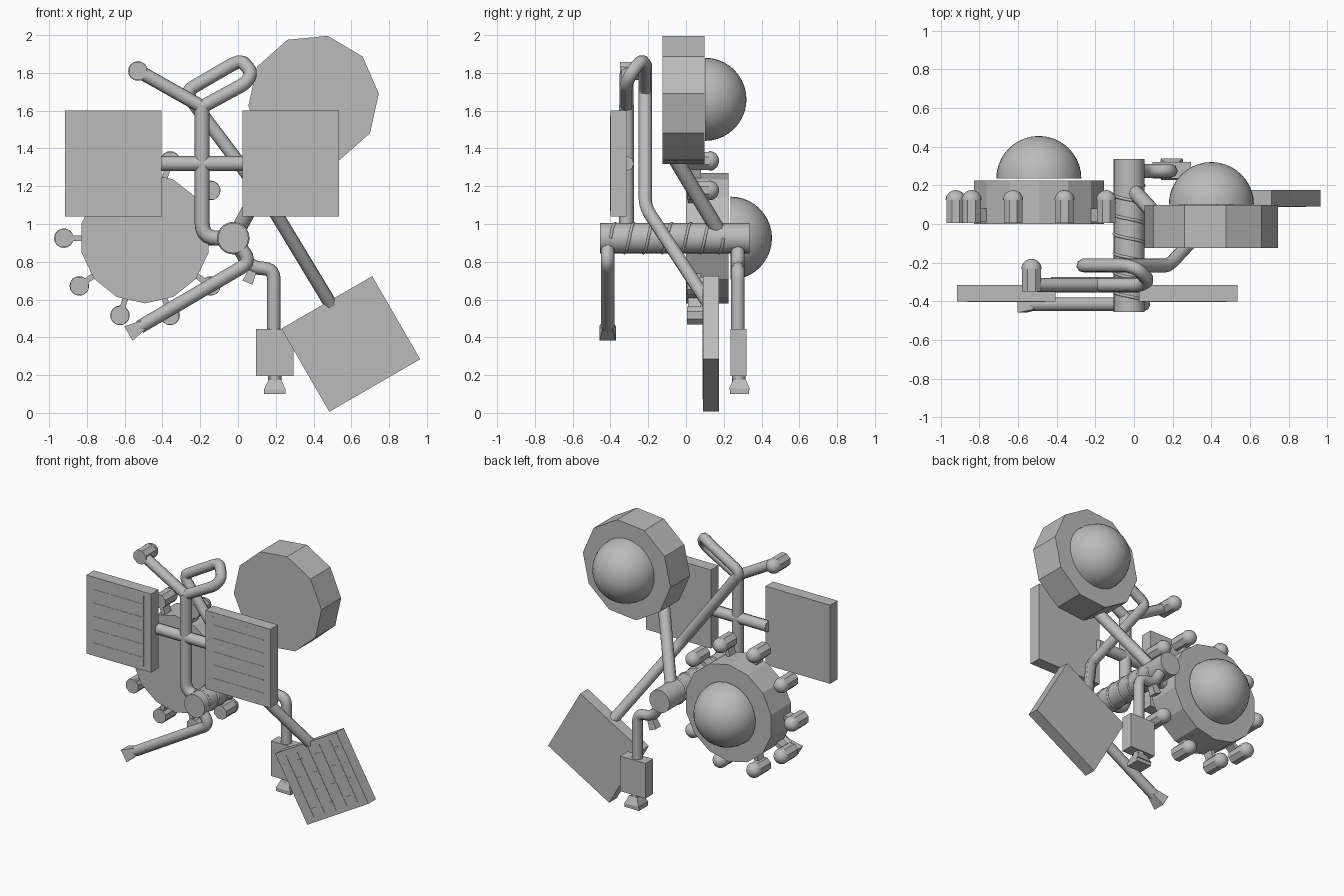
import bpy, bmesh
from math import sin, cos, pi, radians
from mathutils import Vector, Matrix

cube = bpy.data.objects.get("Cube")
if cube:
    bpy.data.objects.remove(cube, do_unlink=True)

GREY = (0.5, 0.5, 0.5, 1)
mat = bpy.data.materials.new("plain grey")
mat.use_nodes = True
mat.diffuse_color = GREY
mat.node_tree.nodes["Principled BSDF"].inputs["Base Color"].default_value = GREY


def finish(name, bm, smooth=False):
    bmesh.ops.recalc_face_normals(bm, faces=bm.faces)
    me = bpy.data.meshes.new(name)
    bm.to_mesh(me)
    bm.free()
    me.materials.append(mat)
    ob = bpy.data.objects.new(name, me)
    bpy.context.collection.objects.link(ob)
    if smooth:
        bpy.ops.object.select_all(action='DESELECT')
        ob.select_set(True)
        bpy.context.view_layer.objects.active = ob
        bpy.ops.object.shade_smooth_by_angle(angle=radians(35))
    return ob


def lathe(name, x, z, profile, n, phase=0.0, smooth=False):
    """Rings of (radius, y) around an axis parallel to y, closed at both ends."""
    bm = bmesh.new()
    rings = []
    for r, y in profile:
        rings.append([bm.verts.new((x + r * cos(phase + 2 * pi * i / n), y,
                                    z + r * sin(phase + 2 * pi * i / n))) for i in range(n)])
    for a, b in zip(rings, rings[1:]):
        for i in range(n):
            j = (i + 1) % n
            bm.faces.new((a[i], a[j], b[j], b[i]))
    bm.faces.new(rings[0])
    bm.faces.new(rings[-1])
    return finish(name, bm, smooth)


def dome(name, x, y, z, r, n):
    arc = [(r * cos(a * pi / 20), y + r * sin(a * pi / 20)) for a in range(10)]
    arc.append((r * 0.02, y + r))
    return lathe(name, x, z, arc, n, smooth=True)


def box(name, center, size, tilt=0.0):
    bm = bmesh.new()
    m = (Matrix.Translation(center) @ Matrix.Rotation(tilt, 4, 'Y')
         @ Matrix.Diagonal((*size, 1)))
    bmesh.ops.create_cube(bm, size=1, matrix=m)
    return finish(name, bm)


def frustum(name, p, q, r1, r2, n=16, smooth=True):
    p, q = Vector(p), Vector(q)
    d = q - p
    rot = d.to_track_quat('Z', 'Y').to_matrix().to_4x4()
    if n == 4:
        rot = rot @ Matrix.Rotation(pi / 4, 4, 'Z')
    bm = bmesh.new()
    bmesh.ops.create_cone(bm, cap_ends=True, segments=n, radius1=r1, radius2=r2,
                          depth=d.length, matrix=Matrix.Translation((p + q) / 2) @ rot)
    return finish(name, bm, smooth)


def rounded(points, radius):
    """Replace each inner corner of a path by a short arc."""
    pts = [Vector(p) for p in points]
    out = [pts[0]]
    for a, b, c in zip(pts, pts[1:], pts[2:]):
        k = min(radius, (a - b).length / 2, (c - b).length / 2)
        s, e = b + (a - b).normalized() * k, b + (c - b).normalized() * k
        for i in range(6):
            t = i / 5
            out.append(s * (1 - t) ** 2 + b * 2 * t * (1 - t) + e * t ** 2)
    return out + [pts[-1]]


def tube(name, points, r=0.036, bend=0.07):
    path = rounded(points, bend)
    cu = bpy.data.curves.new(name, 'CURVE')
    cu.dimensions = '3D'
    cu.bevel_depth = r
    cu.bevel_resolution = 2
    cu.use_fill_caps = True
    sp = cu.splines.new('POLY')
    sp.points.add(len(path) - 1)
    for pt, co in zip(sp.points, path):
        pt.co = (*co, 1)
    cu.materials.append(mat)
    ob = bpy.data.objects.new(name, cu)
    bpy.context.collection.objects.link(ob)
    bpy.ops.object.select_all(action='DESELECT')
    ob.select_set(True)
    bpy.context.view_layer.objects.active = ob
    bpy.ops.object.convert(target='MESH')
    bpy.ops.object.shade_smooth_by_angle(angle=radians(50))
    return ob


def peg(name, x, y0, z, length=0.17, r=0.052):
    lathe(name + "_body", x, z, [(r, y0), (r, y0 + length - r)], 8, pi / 8)
    dome(name + "_cap", x, y0 + length - r, z, r, 16)


# Axle with a spiral thread
AX, AZ = -0.025, 0.925
lathe("axle", AX, AZ, [(0.08, -0.455), (0.08, 0.335)], 32, smooth=True)
turns, steps = 6, 24
tube("axle_thread", [(AX + 0.078 * cos(2 * pi * i / steps), -0.4 + 0.6 * i / (turns * steps),
                      AZ + 0.078 * sin(2 * pi * i / steps))
                     for i in range(turns * steps + 1)], r=0.008, bend=0.002)

# Upper drum with dome and its strut
lathe("upper_drum", 0.4, 1.657, [(0.347, -0.125), (0.347, 0.097)], 10, radians(5.5))
dome("upper_dome", 0.4, 0.1, 1.66, 0.22, 40)
tube("upper_drum_strut", [(-0.01, 0.18, 0.95), (0.24, -0.09, 1.4)], r=0.04)

# Lower drum with dome and a ring of pegs
DX, DZ = -0.492, 0.925
lathe("lower_drum", DX, DZ, [(0.345, 0.0), (0.345, 0.225)], 14, pi / 2)
dome("lower_dome", DX, 0.235, DZ, 0.22, 40)
for i in range(10):
    a = i * pi / 5
    peg(f"drum_peg_{i}", DX + 0.43 * cos(a), 0.005, DZ + 0.43 * sin(a))
    box(f"drum_peg_link_{i}", (DX + 0.36 * cos(a), 0.045, DZ + 0.36 * sin(a)),
        (0.1, 0.07, 0.03), -a)
tube("lower_drum_link", [(-0.2, 0.11, AZ), (AX, 0.11, AZ)], r=0.04)

# Upright post, crossbar and two front panels
PX, PY = -0.19, -0.315
tube("post", [(PX, PY, 1.63), (PX, PY, 0.925), (AX, PY, 0.925)], r=0.04, bend=0.08)
tube("crossbar", [(-0.43, PY, 1.32), (0.05, PY, 1.32)], r=0.04)
for side, cx in ((1, -0.66), (-1, 0.28)):
    label = "right" if side == 1 else "left"
    box(f"{label}_panel", (cx, -0.358, 1.32), (0.51, 0.085, 0.56))
    for i in range(5):
        box(f"{label}_panel_row_{i}", (cx, -0.401, 1.13 + i * 0.095), (0.4, 0.003, 0.005))
    for off in (-0.07, 0.195):
        box(f"{label}_panel_column", (cx + side * off, -0.401, 1.32), (0.005, 0.003, 0.5))

# Left-up branch with end peg
tube("right_branch", [(PX, PY, 1.62), (-0.5, PY, 1.795)])
peg("branch_peg", -0.53, -0.35, 1.81)

# Looping branch that turns back and runs down to the tilted panel
tube("loop_arm", [(PX, PY, 1.62), (0.04, PY, 1.745), (0.075, -0.29, 1.80), (0.02, -0.235, 1.865),
                  (-0.03, -0.215, 1.845), (-0.28, -0.215, 1.70), (0.18, -0.215, 1.09),
                  (0.50, 0.13, 0.56)], bend=0.05)

# Tilted panel with its grid
tilt = radians(-30)
PC = Vector((0.597, 0.133, 0.365))
rot = Matrix.Rotation(tilt, 3, 'Y')
box("tilted_panel", PC, (0.556, 0.085, 0.508), tilt)
for i in range(5):
    box(f"tilted_panel_column_{i}", PC + rot @ Vector((-0.2 + i * 0.1, -0.043, 0)),
        (0.005, 0.003, 0.44), tilt)
for i in range(4):
    box(f"tilted_panel_row_{i}", PC + rot @ Vector((0, -0.043, -0.165 + i * 0.11)),
        (0.48, 0.003, 0.005), tilt)

# Front crank with a flared tip
tube("front_crank", [(AX, -0.415, AZ), (0.07, -0.415, 0.80), (-0.52, -0.415, 0.455)], bend=0.06)
frustum("front_crank_tip", (-0.5, -0.415, 0.467), (-0.58, -0.415, 0.42), 0.036, 0.062, 4, False)

# Rear leg with box and flared foot
tube("rear_leg", [(0.19, 0.275, 0.42), (0.19, 0.275, 0.765), (0.07, 0.275, 0.765),
                  (0.0, 0.275, 0.88)], bend=0.06)
frustum("rear_leg_tab", (0.08, 0.275, 0.76), (0.05, 0.275, 0.69), 0.03, 0.04, 4, False)
box("rear_box", (0.195, 0.278, 0.32), (0.2, 0.085, 0.25))
tube("rear_ankle", [(0.195, 0.28, 0.21), (0.195, 0.28, 0.155)])
frustum("rear_foot", (0.195, 0.283, 0.18), (0.195, 0.283, 0.125), 0.045, 0.08, 4, False)
box("rear_sole", (0.195, 0.283, 0.114), (0.115, 0.1, 0.028))
